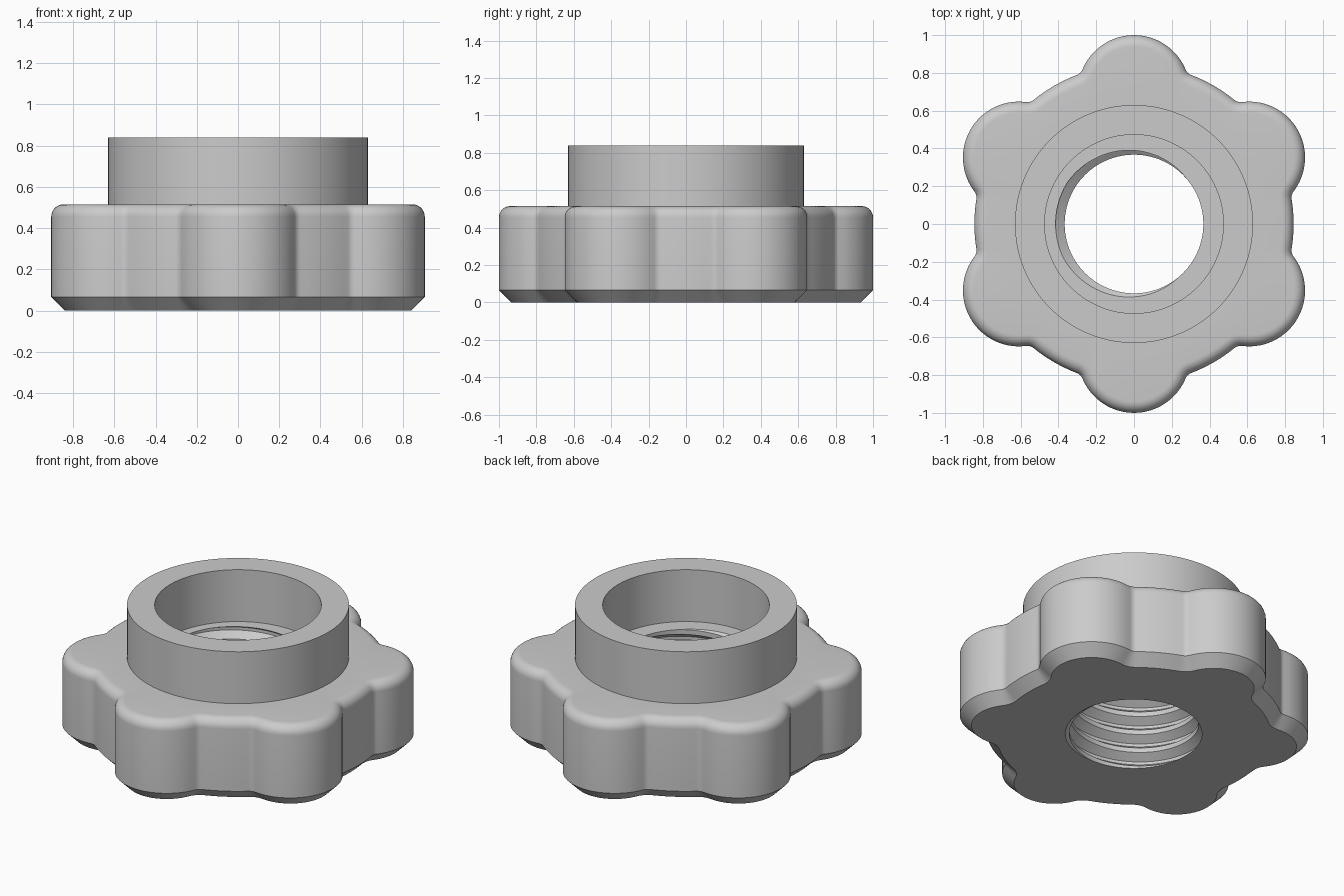
import bpy, bmesh
from math import sin, cos, pi, tau, radians, acos, atan2, hypot, floor

cube = bpy.data.objects.get("Cube")
if cube:
    bpy.data.objects.remove(cube, do_unlink=True)

grey = bpy.data.materials.new("plain grey")
grey.use_nodes = True
colour = (0.6, 0.6, 0.6, 1)
grey.diffuse_color = colour
grey.node_tree.nodes["Principled BSDF"].inputs["Base Color"].default_value = colour

# Main sizes
LOBES, HUB_R, LOBE_R, LOBE_C, NECK_R = 6, 0.845, 0.296, 0.704, 0.05
BODY_TOP, COLLAR_TOP, COLLAR_R, WELL_R = 0.515, 0.84, 0.63, 0.473
CHAMFER, ROUND = 0.066, 0.06
MINOR_R, MAJOR_R, PITCH, START = 0.367, 0.415, 0.118, radians(45)


def arc(centre, radius, grow, a, b, steps):
    """Arc samples; grow says how the radius reacts to an inward offset."""
    return [(centre, radius, grow, a + (b - a) * i / steps) for i in range(steps)]


def lobe_section():
    """One lobe, its two blended necks and the hub arc to the next lobe."""
    far = HUB_R + NECK_R
    alpha = acos((far**2 + LOBE_C**2 - (LOBE_R + NECK_R)**2) / (2 * LOBE_C * far))
    step = tau / LOBES
    beta = atan2(far * sin(alpha), far * cos(alpha) - LOBE_C)
    neck = (far * cos(alpha), far * sin(alpha))
    neck2 = (far * cos(step - alpha), far * sin(step - alpha))
    return (arc((LOBE_C, 0), LOBE_R, -1, -beta, beta, 22)
            + arc(neck, NECK_R, 1, beta + pi, alpha + pi, 5)
            + arc((0, 0), HUB_R, -1, alpha, step - alpha, 8)
            + arc(neck2, NECK_R, 1, step - alpha + pi, step - beta + pi, 5))


def section_point(sample, inset):
    (cx, cy), radius, grow, a = sample
    r = radius + grow * inset
    return cx + r * cos(a), cy + r * sin(a)


SECTION = lobe_section()


def outline(inset):
    """Whole lobed outline as (angle, distance), closed by a repeated first point."""
    pts = []
    for k in range(LOBES):
        turn = tau * k / LOBES + pi / 6
        for sample in SECTION:
            x, y = section_point(sample, inset)
            pts.append((turn + atan2(y, x), hypot(x, y)))
    return pts + [(pts[0][0] + tau, pts[0][1])]


ANGLES = [a for a, _ in outline(0)]


def at(angle, r, z):
    return (r * cos(angle), r * sin(angle), z)


def ring(r, z):
    return [at(a, r, z) for a in ANGLES]


def lobed(inset, z):
    return [at(a, r, z) for a, r in outline(inset)]


def skin(name, loops):
    """Join successive loops with quads and smooth the soft edges."""
    bm = bmesh.new()
    rows = [[bm.verts.new(p) for p in loop] for loop in loops]
    for low, high in zip(rows, rows[1:]):
        for i in range(len(low) - 1):
            bm.faces.new((low[i], low[i + 1], high[i + 1], high[i]))
    bmesh.ops.remove_doubles(bm, verts=bm.verts, dist=1e-5)
    mesh = bpy.data.meshes.new(name)
    bm.to_mesh(mesh)
    bm.free()
    mesh.materials.append(grey)
    obj = bpy.data.objects.new(name, mesh)
    bpy.context.collection.objects.link(obj)
    bpy.ops.object.select_all(action="DESELECT")
    obj.select_set(True)
    bpy.context.view_layer.objects.active = obj
    bpy.ops.object.shade_smooth_by_angle(angle=radians(30))


# Threaded bore: a helical groove trimmed flat at both ends
def thread_radius(angle, z):
    u = z / PITCH - (angle - START) / tau
    off = abs(u - floor(u + 0.5))
    t = min(max((off - 0.08) / 0.295, 0), 1)
    return MAJOR_R + (MINOR_R - MAJOR_R) * t


def thread_loop(u):
    loop = []
    for a in ANGLES:
        z = PITCH * (u + (a - START) / tau)
        z = min(max(z, 0), BODY_TOP)
        loop.append(at(a, thread_radius(a, z), z))
    return loop


def thread_edge(z):
    return [at(a, thread_radius(a, z), z) for a in ANGLES]


turns = [n + s for n in range(-3, 8) for s in (-0.375, -0.08, 0.08, 0.375)]
bore = [thread_edge(0)] + [thread_loop(u) for u in turns] + [thread_edge(BODY_TOP)]
skin("threaded_bore", bore[::-1])

# Lobed grip: flat base, chamfered foot, straight sides, rounded top edge
rounded = []
for i in range(9):
    t = pi / 2 * i / 8
    rounded.append(lobed(ROUND * (1 - cos(t)), BODY_TOP - ROUND * (1 - sin(t))))
skin("lobed_grip", [thread_edge(0), lobed(CHAMFER, 0), lobed(0, CHAMFER)]
     + rounded + [ring(COLLAR_R, BODY_TOP)])

# Collar: outer wall, flat rim, well wall and well floor
skin("collar", [ring(COLLAR_R, BODY_TOP), ring(COLLAR_R, COLLAR_TOP),
                ring(WELL_R, COLLAR_TOP), ring(WELL_R, BODY_TOP),
                thread_edge(BODY_TOP)])
